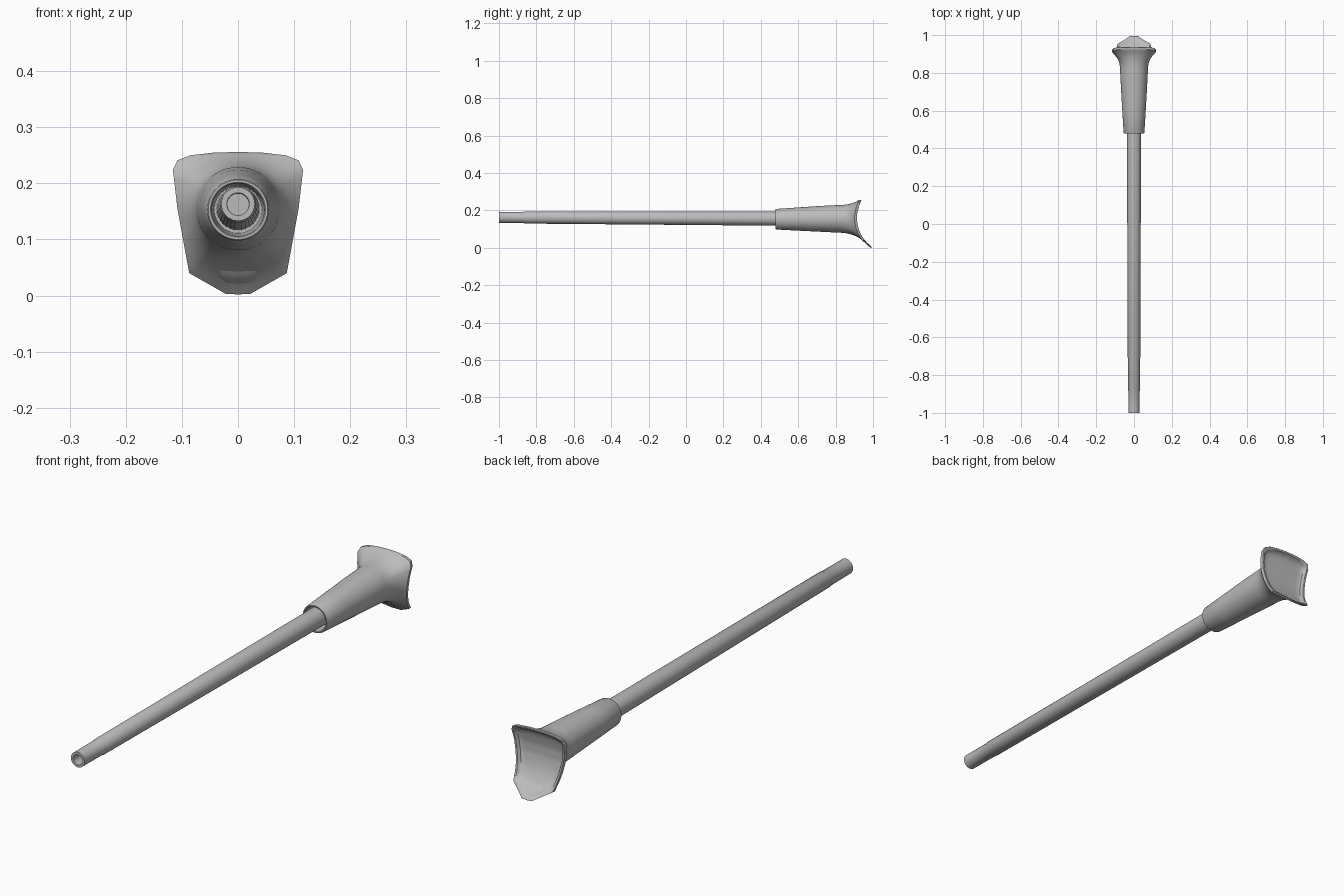
import bpy, bmesh, math

if "Cube" in bpy.data.objects:
    bpy.data.objects.remove(bpy.data.objects["Cube"])

grey = bpy.data.materials.new("plain grey")
grey.diffuse_color = (0.5, 0.5, 0.5, 1)
grey.use_nodes = True
grey.node_tree.nodes["Principled BSDF"].inputs["Base Color"].default_value = grey.diffuse_color


def loft(name, rings, angle=35):
    """Skin a list of equal-length closed rings; first and last are capped."""
    bm = bmesh.new()
    rows = [[bm.verts.new(p) for p in ring] for ring in rings]
    n = len(rows[0])
    for a, b in zip(rows, rows[1:]):
        for i in range(n):
            j = (i + 1) % n
            bm.faces.new((a[i], a[j], b[j], b[i]))
    bm.faces.new(rows[0])
    bm.faces.new(rows[-1])
    bmesh.ops.recalc_face_normals(bm, faces=bm.faces)
    me = bpy.data.meshes.new(name)
    bm.to_mesh(me)
    bm.free()
    me.materials.append(grey)
    ob = bpy.data.objects.new(name, me)
    bpy.context.collection.objects.link(ob)
    bpy.ops.object.select_all(action='DESELECT')
    ob.select_set(True)
    bpy.context.view_layer.objects.active = ob
    bpy.ops.object.shade_smooth_by_angle(angle=math.radians(angle))
    return ob


def circle(y, r, cz, angles):
    return [(r * math.sin(a), y, cz + r * math.cos(a)) for a in angles]


def interp(table, v):
    for (a, p), (b, q) in zip(table, table[1:]):
        if v <= b:
            return p + (q - p) * max(0, (v - a) / (b - a))
    return table[-1][1]


# Hollow-tipped tapered rod with a small step behind the tip, slightly sloped
even = [2 * math.pi * i / 32 for i in range(32)]
rod = [(-0.9, 0.019), (-1, 0.020), (-1, 0.030), (-0.868, 0.0305),
       (-0.864, 0.0325), (0.48, 0.0375), (0.66, 0.039)]
loft("rod", [circle(y, r, 0.1582 - 0.003 * y / 0.5 * 0.8, even) for y, r in rod])

# Outline of the flared end plate (right half, top to bottom), subdivided
half = [(0, 0.256), (0.045, 0.2545), (0.085, 0.250), (0.108, 0.241), (0.116, 0.224),
        (0.108, 0.155), (0.087, 0.040), (0.022, 0.003), (0, 0.002)]
outline = []
for (x0, z0), (x1, z1) in zip(half, half[1:]):
    k = max(1, round(math.hypot(x1 - x0, z1 - z0) / 0.013))
    outline += [(x0 + (x1 - x0) * i / k, z0 + (z1 - z0) * i / k) for i in range(k)]
outline.append(half[-1])
outline += [(-x, z) for x, z in outline[-2:0:-1]]
CZ = 0.155
angles = [math.atan2(x, z - CZ) for x, z in outline]

# Concave side profile of the plate: height -> depth
back = [(0.0, 1.0), (0.02, 0.976), (0.04, 0.956), (0.07, 0.936), (0.10, 0.923),
        (0.14, 0.915), (0.18, 0.915), (0.22, 0.924), (0.256, 0.938)]


def plate(s, depth):
    return [(x * s, interp(back, CZ + (z - CZ) * s) - depth, CZ + (z - CZ) * s)
            for x, z in outline]


# Handle: bored socket, widening grip, smooth flare, dished end
grip = [(0.62, 0.042, 0.153), (0.481, 0.047, 0.153), (0.479, 0.049, 0.153),
        (0.479, 0.053, 0.153), (0.483, 0.055, 0.153), (0.60, 0.062, 0.154),
        (0.72, 0.069, 0.155), (0.82, 0.074, 0.155)]
rings = [circle(y, r, cz, angles) for y, r, cz in grip]
start, end = rings[-1], plate(1, 0.013)
steps = 12
for k in range(1, steps + 1):
    t = k / steps
    ring = []
    for a, b in zip(start, end):
        ctrl = (a[0], a[1] + 0.6 * (b[1] - a[1]), a[2])
        ring.append(tuple((1 - t) ** 2 * p + 2 * t * (1 - t) * c + t * t * q
                          for p, c, q in zip(a, ctrl, b)))
    rings.append(ring)
rings += [plate(1, 0.002), plate(0.985, 0), plate(0.92, 0), plate(0.90, 0.003),
          plate(0.86, 0.011)]
rings += [plate(s, 0.014) for s in (0.78, 0.65, 0.5, 0.35, 0.2, 0.08)]
loft("handle", rings, 40)
